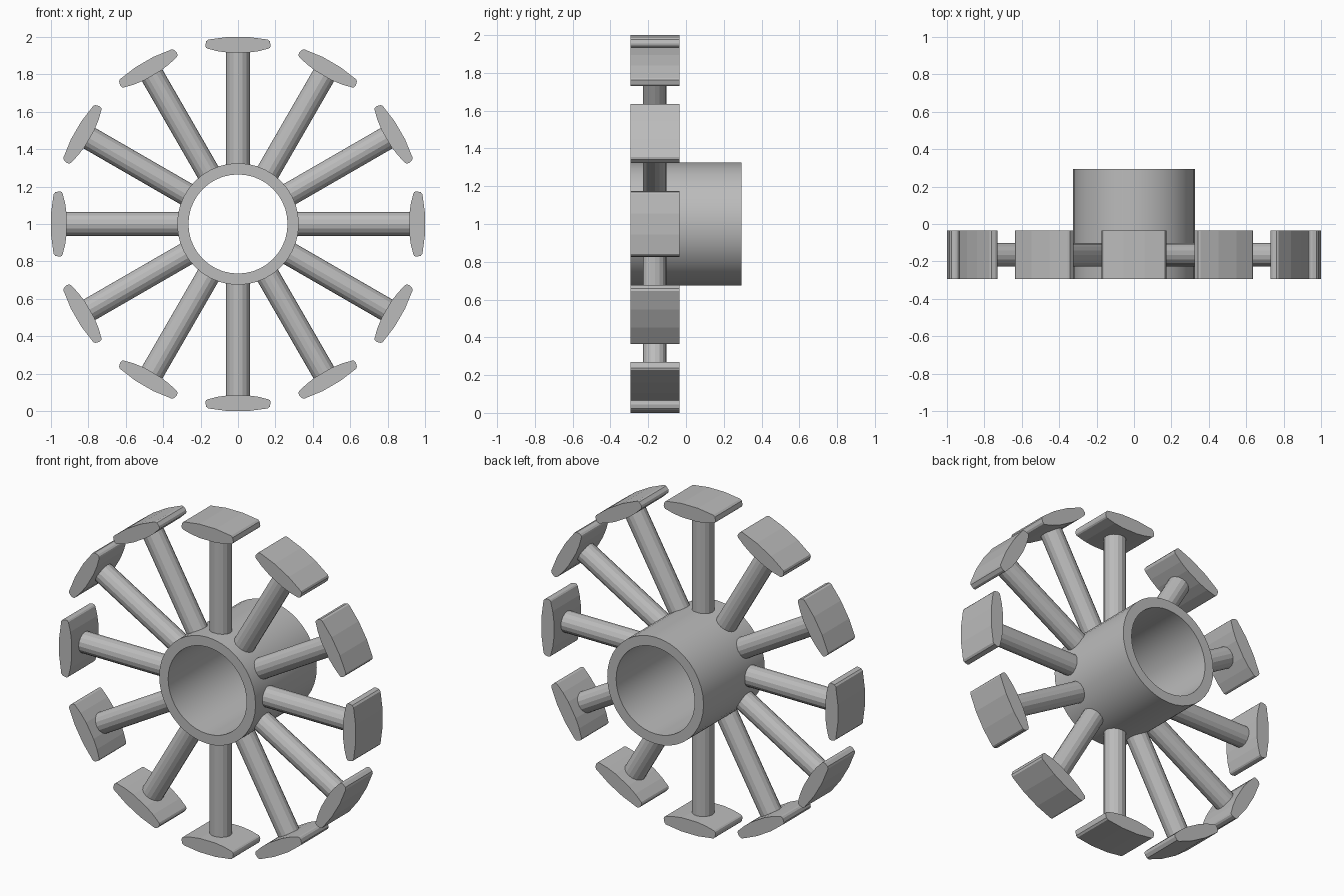
import bpy, bmesh, math
from mathutils import Matrix, Vector

cube = bpy.data.objects.get("Cube")
if cube:
    bpy.data.objects.remove(cube, do_unlink=True)

COUNT = 12
FRONT, BACK = -0.295, 0.295
PAD_BACK = -0.035
SPOKE_Y = (FRONT + PAD_BACK) / 2
CENTRE = Matrix.Translation((0, 0, 1))

grey = bpy.data.materials.new("plain grey")
grey.use_nodes = True
colour = (0.5, 0.5, 0.5, 1)
grey.diffuse_color = colour
grey.node_tree.nodes["Principled BSDF"].inputs["Base Color"].default_value = colour


def make_mesh(name, bm):
    bmesh.ops.recalc_face_normals(bm, faces=bm.faces)
    mesh = bpy.data.meshes.new(name)
    bm.to_mesh(mesh)
    bm.free()
    mesh.materials.append(grey)
    return mesh


def place(name, mesh, matrix):
    obj = bpy.data.objects.new(name, mesh)
    bpy.context.collection.objects.link(obj)
    obj.matrix_world = matrix
    return obj


# Hub: rectangular wall section spun around the y axis
bm = bmesh.new()
section = [(0.265, FRONT), (0.325, FRONT), (0.325, BACK), (0.265, BACK)]
verts = [bm.verts.new((r, y, 0)) for r, y in section]
edges = [bm.edges.new((verts[i], verts[i - 1])) for i in range(4)]
bmesh.ops.spin(bm, geom=verts + edges, cent=(0, 0, 0), axis=(0, 1, 0),
               angle=math.tau, steps=40, use_merge=True)
bmesh.ops.remove_doubles(bm, verts=bm.verts, dist=0.0001)
hub = place("hub", make_mesh("hub", bm), CENTRE)
bpy.context.view_layer.objects.active = hub
hub.select_set(True)
bpy.ops.object.shade_smooth_by_angle(angle=math.radians(30))

# Spoke: round bar sunk into the hub wall and the pad
bm = bmesh.new()
inner, outer = 0.3, 0.93
bmesh.ops.create_cone(bm, cap_ends=True, segments=16, radius1=0.063,
                      radius2=0.063, depth=outer - inner,
                      matrix=Matrix.Translation((0, SPOKE_Y, (inner + outer) / 2)))
spoke = make_mesh("spoke", bm)

# Pad: mirrored half profile with rounded ends, extruded along y
half = [(0.055, 1.0), (0.16, 0.986), (0.17, 0.977), (0.175, 0.955),
        (0.172, 0.944), (0.165, 0.938), (0.11, 0.924), (0.05, 0.916)]
profile = half + [(-x, z) for x, z in reversed(half)]
bm = bmesh.new()
face = bm.faces.new([bm.verts.new((x, FRONT, z)) for x, z in profile])
side = bmesh.ops.extrude_face_region(bm, geom=[face], use_keep_orig=True)
moved = [g for g in side["geom"] if isinstance(g, bmesh.types.BMVert)]
bmesh.ops.translate(bm, verts=moved, vec=Vector((0, PAD_BACK - FRONT, 0)))
pad = make_mesh("pad", bm)

# Ring of spokes and pads
for i in range(COUNT):
    turn = CENTRE @ Matrix.Rotation(math.tau * i / COUNT, 4, 'Y')
    place(f"spoke_{i + 1}", spoke, turn)
    place(f"pad_{i + 1}", pad, turn)
